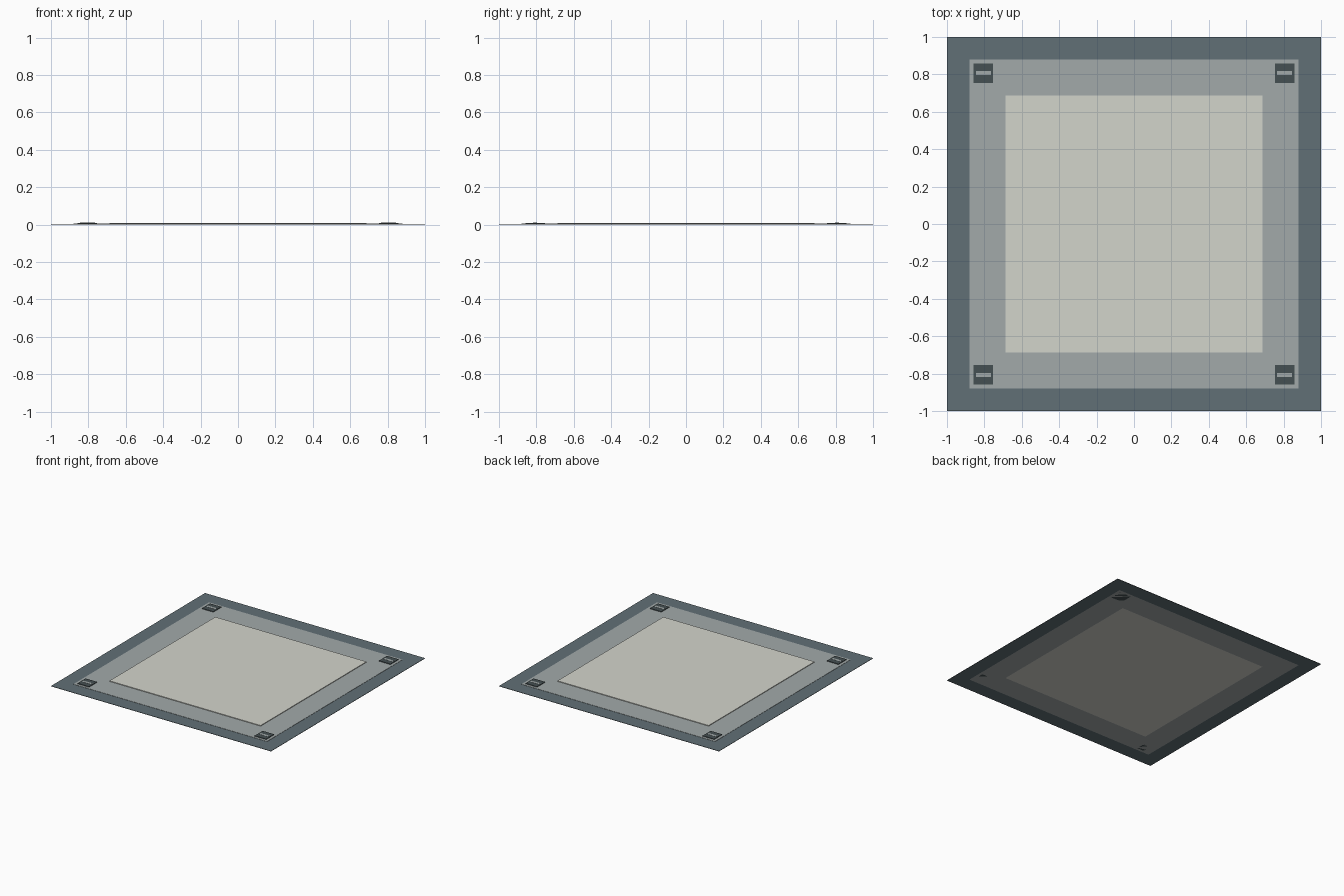
import bpy, bmesh

if "Cube" in bpy.data.objects:
    bpy.data.objects.remove(bpy.data.objects["Cube"])


def material(name, rgb):
    m = bpy.data.materials.new(name)
    m.diffuse_color = (*rgb, 1)
    m.use_nodes = True
    m.node_tree.nodes["Principled BSDF"].inputs["Base Color"].default_value = m.diffuse_color
    return m


SLATE = material("slate", (0.12, 0.16, 0.18))
STEEL = material("steel", (0.36, 0.40, 0.40))
CREAM = material("cream", (0.65, 0.66, 0.60))
DARK = material("dark", (0.06, 0.08, 0.085))


def finish(name, bm, mat):
    bmesh.ops.recalc_face_normals(bm, faces=bm.faces)
    mesh = bpy.data.meshes.new(name)
    bm.to_mesh(mesh)
    bm.free()
    mesh.materials.append(mat)
    obj = bpy.data.objects.new(name, mesh)
    bpy.context.collection.objects.link(obj)


def slab(name, cx, cy, hx, hy, z0, z1, mat):
    bm = bmesh.new()
    bmesh.ops.create_cube(bm, size=2)
    for v in bm.verts:
        v.co = (cx + v.co.x * hx, cy + v.co.y * hy, z1 if v.co.z > 0 else z0)
    finish(name, bm, mat)


def frame(name, outer, inner, height, mat):
    bm = bmesh.new()
    corners = ((-1, -1), (1, -1), (1, 1), (-1, 1))
    loops = [[bm.verts.new((x * r, y * r, z)) for x, y in corners]
             for r, z in ((outer, 0), (outer, height), (inner, height), (inner, 0))]
    for k in range(4):
        a, b = loops[k], loops[(k + 1) % 4]
        for i in range(4):
            j = (i + 1) % 4
            bm.faces.new((a[i], a[j], b[j], b[i]))
    finish(name, bm, mat)


# Nested floor tile layers
frame("outer_border", 1.0, 0.88, 0.003, SLATE)
frame("inner_border", 0.88, 0.687, 0.005, STEEL)
slab("centre_panel", 0, 0, 0.687, 0.687, 0, 0.01, CREAM)

# Corner fasteners with a pale slot
for sx, side in ((-1, "left"), (1, "right")):
    for sy, end in ((-1, "front"), (1, "back")):
        x, y = sx * 0.805, sy * 0.807
        slab(f"fastener_{end}_{side}", x, y, 0.052, 0.052, 0, 0.01, DARK)
        slab(f"fastener_slot_{end}_{side}", x, y, 0.04, 0.01, 0.008, 0.011, STEEL)
